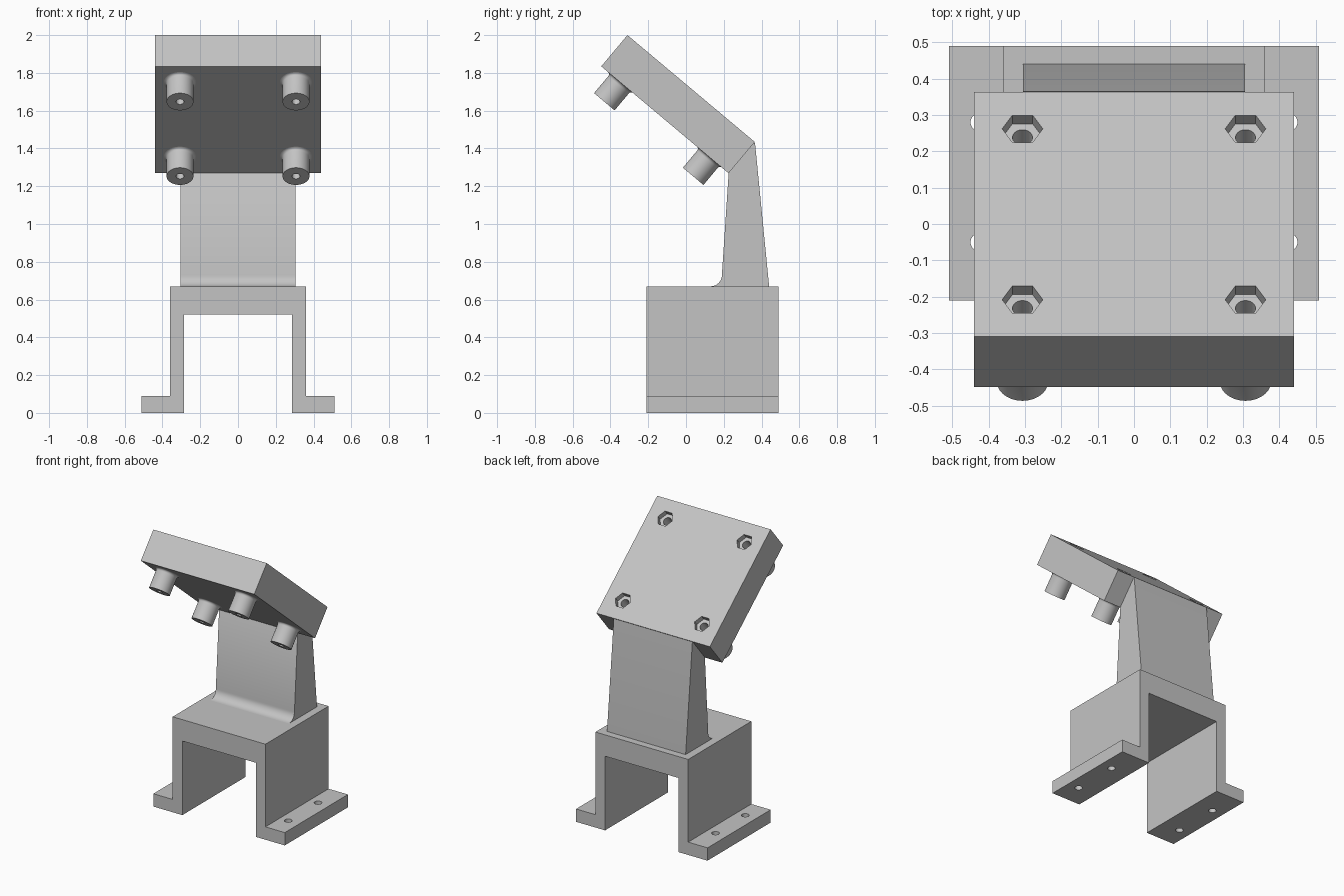
import bpy, bmesh
from math import cos, sin, pi, radians
from mathutils import Matrix, Vector

cube = bpy.data.objects.get("Cube")
if cube:
    bpy.data.objects.remove(cube, do_unlink=True)

grey = bpy.data.materials.new("light grey")
grey.use_nodes = True
colour = (0.55, 0.55, 0.55, 1)
grey.diffuse_color = colour
grey.node_tree.nodes["Principled BSDF"].inputs["Base Color"].default_value = colour


def finish(name, bm, frame):
    """Turn a bmesh into an object, baked into the given frame."""
    bmesh.ops.transform(bm, matrix=frame, verts=bm.verts)
    bmesh.ops.recalc_face_normals(bm, faces=bm.faces)
    mesh = bpy.data.meshes.new(name)
    bm.to_mesh(mesh)
    bm.free()
    mesh.materials.append(grey)
    obj = bpy.data.objects.new(name, mesh)
    bpy.context.collection.objects.link(obj)
    return obj


def prism(name, points, low, high, frame=Matrix()):
    """Extrude a 2D outline along the frame's z axis."""
    bm = bmesh.new()
    face = bm.faces.new([bm.verts.new((x, y, low)) for x, y in points])
    side = bmesh.ops.extrude_face_region(bm, geom=[face])["geom"]
    verts = [v for v in side if isinstance(v, bmesh.types.BMVert)]
    bmesh.ops.translate(bm, verts=verts, vec=(0, 0, high - low))
    return finish(name, bm, frame)


def lathe(name, profile, frame, steps=48):
    """Spin a closed (radius, height) outline around the frame's z axis."""
    bm = bmesh.new()
    verts = [bm.verts.new((r, 0, h)) for r, h in profile]
    edges = [bm.edges.new((verts[i - 1], verts[i])) for i in range(len(verts))]
    bmesh.ops.spin(bm, geom=verts + edges, axis=(0, 0, 1), cent=(0, 0, 0),
                   angle=2 * pi, steps=steps, use_merge=True)
    bmesh.ops.remove_doubles(bm, verts=bm.verts, dist=0.0001)
    return finish(name, bm, frame)


def ring(radius, sides, x=0, y=0):
    return [(x + radius * cos(2 * pi * i / sides), y + radius * sin(2 * pi * i / sides))
            for i in range(sides)]


def select_only(obj):
    bpy.ops.object.select_all(action="DESELECT")
    obj.select_set(True)
    bpy.context.view_layer.objects.active = obj


def cut(target, cutter):
    cutter.hide_render = True
    mod = target.modifiers.new("cut", "BOOLEAN")
    mod.operation, mod.solver, mod.object = "DIFFERENCE", "EXACT", cutter
    select_only(target)
    bpy.ops.object.modifier_apply(modifier=mod.name)
    bpy.data.objects.remove(cutter, do_unlink=True)


def smooth(obj):
    select_only(obj)
    bpy.ops.object.shade_smooth_by_angle(angle=radians(30))


# Bridge-shaped base with outward feet, extruded front to back
half = [(0.285, 0.52), (0.285, 0), (0.51, 0), (0.51, 0.09), (0.36, 0.09), (0.36, 0.67)]
outline = half + [(-x, z) for x, z in reversed(half)]
base = prism("base_bracket", outline, -0.49, 0.21, Matrix.Rotation(pi / 2, 4, "X"))
for x in (-0.425, 0.425):
    for y in (-0.05, 0.28):
        cut(base, prism("foot_hole", ring(0.025, 32, x, y), -0.1, 0.2))
smooth(base)

# Tapered neck with a fillet at the front foot, extruded sideways
sideways = Matrix(((0, 0, 1, 0), (1, 0, 0, 0), (0, 1, 0, 0), (0, 0, 0, 1)))
fillet = [(0.13 + 0.06 * cos(a * pi / 20), 0.73 - 0.06 * sin(a * pi / 20)) for a in range(11)]
neck_side = [(0.44, 0.66), (0.44, 0.67), (0.365, 1.433), (0.28, 1.36), (0.226, 1.27)]
neck = prism("neck", neck_side + fillet + [(0.13, 0.66)], -0.305, 0.305, sideways)
smooth(neck)

# Tilted plate: local y runs down the slope, local z is its outward normal
LENGTH, THICK, MARGIN = 0.88, 0.216, 0.133
tilt = Matrix.Translation((0, -0.31, 2.0)) @ Matrix.Rotation(radians(-40), 4, "X")
corners = [(-0.44, 0), (0.44, 0), (0.44, LENGTH), (-0.44, LENGTH)]
plate = prism("tilted_plate", corners, -THICK, 0, tilt)

# Nut pockets, bolt holes and bosses at the four corners
curve = [(0.086 - 0.015 * sin(a * pi / 10), -0.015 * (1 - cos(a * pi / 10))) for a in range(6)]
boss_side = curve + [(0.071, -MARGIN), (0.021, -MARGIN), (0.021, 0)]
for side, x in (("right", -0.307), ("left", 0.307)):
    for level, y in (("upper", MARGIN), ("lower", LENGTH - MARGIN)):
        cut(plate, prism("nut_pocket", ring(0.056, 6, x, y), -0.037, 0.1, tilt))
        cut(plate, prism("bolt_hole", ring(0.0275, 32, x, y), -0.4, 0.1, tilt))
        place = tilt @ Matrix.Translation((x, y, -THICK))
        smooth(lathe(f"{level}_{side}_boss", boss_side, place))
smooth(plate)
